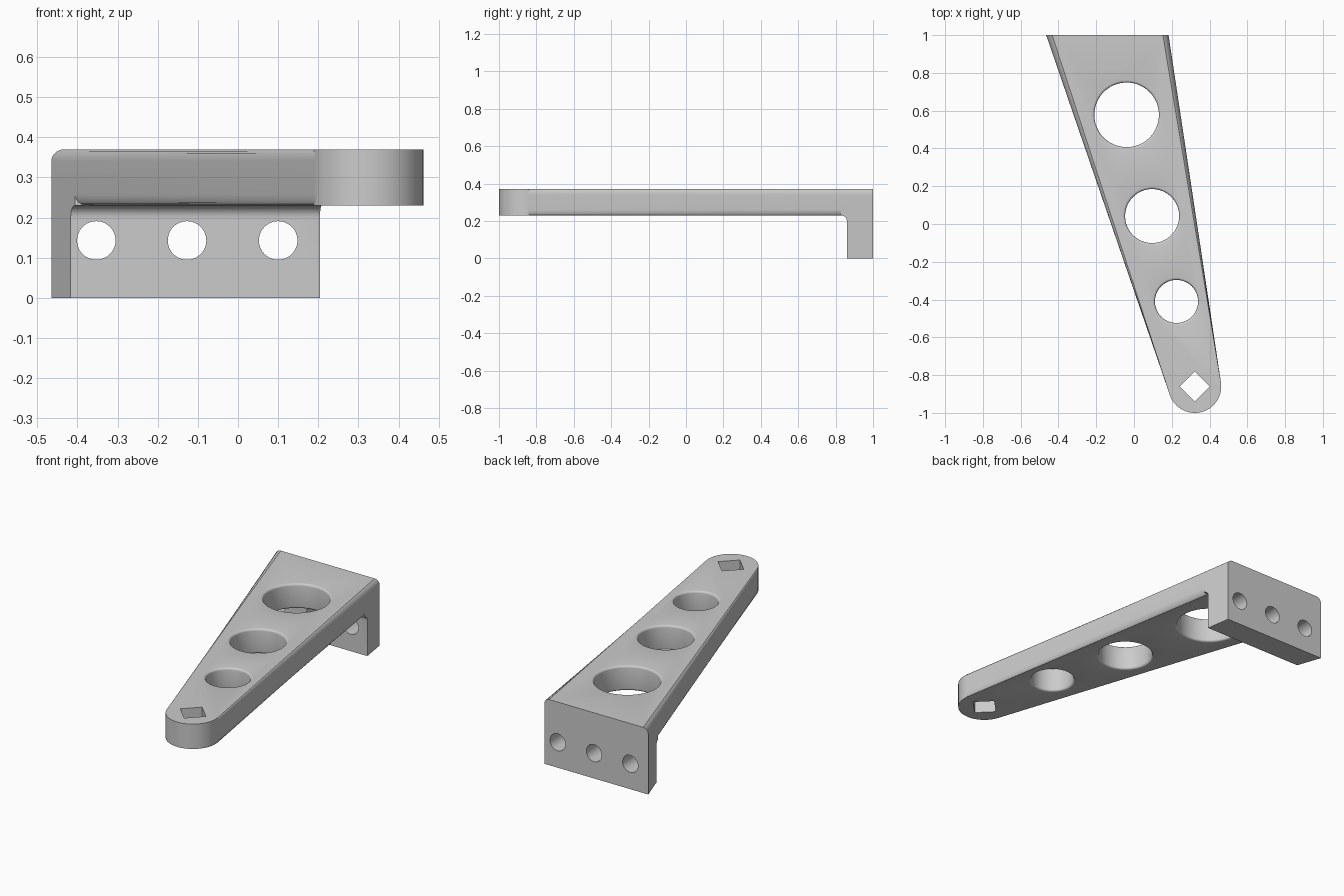
import bpy, bmesh, math
from mathutils import Vector

if "Cube" in bpy.data.objects:
    bpy.data.objects.remove(bpy.data.objects["Cube"], do_unlink=True)

TOP, UNDER, ROUND = 0.37, 0.23, 0.03
TIP, TIP_R = Vector((0.322, -0.86)), 0.14
BACK_L, BACK_R = Vector((-0.465, 1)), Vector((0.183, 1))

grey = bpy.data.materials.new("light grey")
grey.use_nodes = True
grey.diffuse_color = (0.6, 0.6, 0.6, 1)
grey.node_tree.nodes["Principled BSDF"].inputs["Base Color"].default_value = (0.6, 0.6, 0.6, 1)


def make_object(name, bm):
    bmesh.ops.recalc_face_normals(bm, faces=bm.faces)
    mesh = bpy.data.meshes.new(name)
    bm.to_mesh(mesh)
    bm.free()
    mesh.materials.append(grey)
    obj = bpy.data.objects.new(name, mesh)
    bpy.context.collection.objects.link(obj)
    return obj


def loft(rings):
    """Closed solid through a list of rings with equal point counts."""
    bm = bmesh.new()
    rows = [[bm.verts.new(p) for p in ring] for ring in rings]
    n = len(rows[0])
    for a, b in zip(rows, rows[1:]):
        for i in range(n):
            j = (i + 1) % n
            bm.faces.new((a[i], a[j], b[j], b[i]))
    bm.faces.new(rows[0][::-1])
    bm.faces.new(rows[-1])
    return bm


def tangent_angle(point, side):
    d = point - TIP
    return math.atan2(d.y, d.x) + side * math.acos(TIP_R / d.length)


def on_tip(angle):
    return TIP + TIP_R * Vector((math.cos(angle), math.sin(angle)))


# Tapered arm with a round tip and rounded long edges
a0, a1 = tangent_angle(BACK_L, 1), tangent_angle(BACK_R, -1) + math.tau
STEPS = 32
outline = [BACK_L] + [on_tip(a0 + (a1 - a0) * i / STEPS) for i in range(STEPS + 1)] + [BACK_R]
bm = loft([[(p.x, p.y, z) for p in outline] for z in (UNDER, TOP)])
rims = [e for e in bm.edges
        if abs(e.verts[0].co.z - e.verts[1].co.z) < 0.001
        and min(v.co.y for v in e.verts) < 0.99]
bmesh.ops.bevel(bm, geom=rims, offset=ROUND, segments=6, profile=0.5, affect='EDGES')
arm = make_object("bracket_arm", bm)


# Mounting flange, tapered with the arm, with an inner fillet
def edge_x(start, end, y):
    return start.x + (end.x - start.x) * (1 - y) / (1 - end.y)


FRONT = 0.86
profile = [(1, 0), (FRONT, 0)]
for i in range(7):
    t = math.pi / 2 * i / 6
    profile.append((FRONT - ROUND + ROUND * math.cos(t), UNDER - ROUND + ROUND * math.sin(t)))
profile += [(FRONT - ROUND, UNDER + ROUND), (FRONT, 0.3), (1, 0.3)]
flange = make_object("mounting_flange", loft(
    [[(edge_x(s, on_tip(a), y), y, z) for y, z in profile]
     for s, a in ((BACK_L, a0), (BACK_R, a1))]))


def boolean(target, other, operation):
    mod = target.modifiers.new(operation, 'BOOLEAN')
    mod.operation, mod.object, mod.solver = operation, other, 'EXACT'
    bpy.context.view_layer.objects.active = target
    bpy.ops.object.modifier_apply(modifier=mod.name)
    bpy.data.objects.remove(other, do_unlink=True)


def circle(x, y, z, r, n=64):
    return [(x + r * math.cos(math.tau * i / n), y + r * math.sin(math.tau * i / n), z)
            for i in range(n)]


boolean(arm, flange, 'UNION')

# Three lightening holes with softened rims
SOFT = 0.012
for x, y, r in ((-0.039, 0.578, 0.171), (0.096, 0.042, 0.143), (0.225, -0.41, 0.114)):
    upper = [(TOP - SOFT + SOFT * math.sin(t), r + SOFT * (1 - math.cos(t)))
             for t in (math.pi / 2 * i / 4 for i in range(5))]
    upper.append((TOP + 0.05, r + SOFT))
    levels = [(UNDER + TOP - z, rad) for z, rad in reversed(upper)] + upper
    cutter = make_object("hole_cutter", loft([circle(x, y, z, rad) for z, rad in levels]))
    boolean(arm, cutter, 'DIFFERENCE')

# Diamond hole at the tip
cutter = make_object("diamond_cutter", loft([circle(TIP.x, TIP.y, z, 0.08, 4) for z in (0.1, 0.5)]))
boolean(arm, cutter, 'DIFFERENCE')

# Screw holes through the flange
for x in (-0.353, -0.127, 0.1):
    rings = [[(px, y, pz) for px, pz, _ in circle(x, 0.143, 0, 0.048, 48)] for y in (0.7, 1.1)]
    boolean(arm, make_object("screw_cutter", loft(rings)), 'DIFFERENCE')

bpy.ops.object.select_all(action='DESELECT')
arm.select_set(True)
bpy.context.view_layer.objects.active = arm
bpy.ops.object.shade_smooth_by_angle(angle=math.radians(35))
